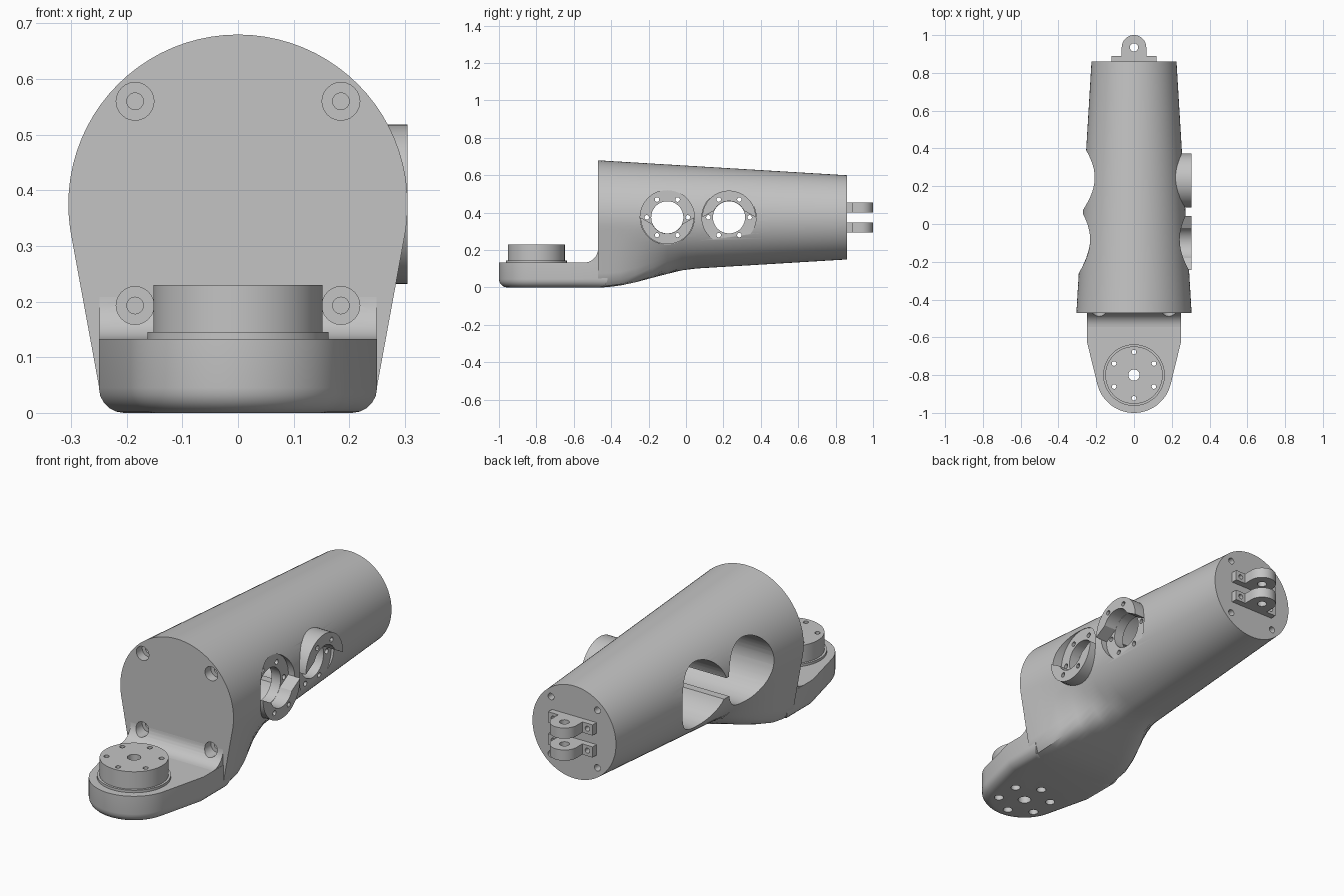
import bpy, bmesh
from math import sin, cos, pi, radians
from mathutils import Vector, Matrix
from mathutils.geometry import convex_hull_2d

if "Cube" in bpy.data.objects:
    bpy.data.objects.remove(bpy.data.objects["Cube"], do_unlink=True)

grey = bpy.data.materials.new("light grey metal")
grey.use_nodes = True
COLOUR = (0.55, 0.55, 0.55, 1)
grey.diffuse_color = COLOUR
grey.node_tree.nodes["Principled BSDF"].inputs["Base Color"].default_value = COLOUR

MID = 0.375  # height of the barrel axis


def finish(name, bm):
    bmesh.ops.recalc_face_normals(bm, faces=bm.faces)
    mesh = bpy.data.meshes.new(name)
    bm.to_mesh(mesh)
    bm.free()
    mesh.materials.append(grey)
    obj = bpy.data.objects.new(name, mesh)
    bpy.context.collection.objects.link(obj)
    return obj


def rods(name, items, sides=32):
    """One mesh of separate cylinders, each given as start, end, radius."""
    bm = bmesh.new()
    for start, end, radius in items:
        start, end = Vector(start), Vector(end)
        axis = end - start
        turn = axis.to_track_quat('Z', 'Y').to_matrix().to_4x4()
        bmesh.ops.create_cone(bm, cap_ends=True, segments=sides, radius1=radius, radius2=radius,
                              depth=axis.length, matrix=Matrix.Translation((start + end) / 2) @ turn)
    return finish(name, bm)


def prism(name, points, shift, bevel=0):
    """Extrude a closed outline of 3D points; optionally round its first face."""
    n = len(points)
    bm = bmesh.new()
    low = [bm.verts.new(p) for p in points]
    high = [bm.verts.new(Vector(p) + Vector(shift)) for p in points]
    first = bm.faces.new(low)
    bm.faces.new(high[::-1])
    for i in range(n):
        j = (i + 1) % n
        bm.faces.new((low[j], low[i], high[i], high[j]))
    if bevel:
        bmesh.ops.recalc_face_normals(bm, faces=bm.faces)
        bmesh.ops.bevel(bm, geom=list(first.edges), offset=bevel, segments=5, profile=0.5, affect='EDGES')
    return finish(name, bm)


def volume(mesh):
    bm = bmesh.new()
    bm.from_mesh(mesh)
    size = bm.calc_volume()
    bm.free()
    return size


def cut(target, tool):
    """Subtract the tool, keeping the first solver result that removes a sane amount."""
    before = volume(target.data)
    for solver in ('MANIFOLD', 'EXACT', 'FLOAT'):
        mod = target.modifiers.new("cut", 'BOOLEAN')
        mod.operation, mod.solver, mod.object = 'DIFFERENCE', solver, tool
        graph = bpy.context.evaluated_depsgraph_get()
        mesh = bpy.data.meshes.new_from_object(target.evaluated_get(graph))
        target.modifiers.clear()
        if before * 0.6 < volume(mesh) < before - 1e-7:
            target.data = mesh
            break
    bpy.data.objects.remove(tool, do_unlink=True)


def drill(target, items, sides=24):
    cut(target, rods("cutter", items, sides))


def arc(cx, cy, r, a0, a1, n):
    return [(cx + r * cos(radians(a0 + (a1 - a0) * i / n)),
             cy + r * sin(radians(a0 + (a1 - a0) * i / n))) for i in range(n + 1)]


def barrel_section(y, width, bottom):
    """Hull of the barrel circle and the foot, sampled evenly by angle."""
    r = 0.305 - 0.08 * (y + 0.47) / 1.33
    pts = [Vector(p) for p in arc(0, MID, r, 0, 360, 80)[:-1]]
    if width:
        c = min(0.05, width * 0.5)
        half = arc(width - c, bottom + c, c, -90, 0, 5) + [(width, 0.133)]
        pts += [Vector((s * x, z)) for x, z in half for s in (1, -1)]
    hull = [pts[i] for i in convex_hull_2d(pts)]
    centre = Vector((0, MID))
    ring = []
    for k in range(80):
        d = Vector((cos(2 * pi * k / 80), sin(2 * pi * k / 80)))
        best = 9
        for a, b in zip(hull, hull[1:] + hull[:1]):
            n = Vector((b.y - a.y, a.x - b.x))
            dist = n.dot(a - centre)
            if dist < 0:
                n, dist = -n, -dist
            if n.dot(d) > 1e-9:
                best = min(best, dist / n.dot(d))
        ring.append((d.x * best, y, MID + d.y * best))
    return ring


# Tapered barrel that sweeps down into the foot
stations = [(-0.47, 0.25, 0), (-0.42, 0.25, 0.002), (-0.35, 0.245, 0.011), (-0.27, 0.225, 0.028),
            (-0.18, 0.19, 0.052), (-0.1, 0.14, 0.073), (-0.02, 0.09, 0.092), (0.06, 0, 0),
            (0.45, 0, 0), (0.86, 0, 0)]
bm = bmesh.new()
rings = [[bm.verts.new(p) for p in barrel_section(*s)] for s in stations]
for a, b in zip(rings, rings[1:]):
    for k in range(len(a)):
        j = (k + 1) % len(a)
        bm.faces.new((a[k], a[j], b[j], b[k]))
bm.faces.new(rings[0][::-1])
bm.faces.new(rings[-1])
barrel = finish("arm_barrel", bm)

# Foot with a rounded toe, and the blend up to the front face
toe = [(-0.25, -0.42), (-0.25, -0.62)] + arc(0, -0.8, 0.2, 195, 345, 28) + [(0.25, -0.62), (0.25, -0.42)]
foot = prism("foot", [(x, y, 0) for x, y in toe], (0, 0, 0.133), 0.045)
fillet = [(-0.44, 0.1), (-0.44, 0.208)] + arc(-0.545, 0.208, 0.075, 0, -90, 8) + [(-0.545, 0.1)]
blend = prism("foot_blend", [(-0.249, y, z) for y, z in fillet], (0.498, 0, 0))

# Mounting boss with a bolt circle through the foot
collar = rods("boss_collar", [((0, -0.8, 0.12), (0, -0.8, 0.145), 0.163)], 64)
boss = rods("foot_boss", [((0, -0.8, 0.1), (0, -0.8, 0.23), 0.152)], 64)
bolts = [(0.122 * sin(k * pi / 3), -0.8 + 0.122 * cos(k * pi / 3)) for k in range(6)]
for part in (foot, collar, boss):
    drill(part, [((0, -0.8, -0.1), (0, -0.8, 0.3), 0.03)]
          + [((x, y, -0.1), (x, y, 0.3), 0.012) for x, y in bolts])
drill(foot, [((x, y, -0.1), (x, y, 0.03), 0.022) for x, y in bolts])

# Two side mounts: deep pockets on the right, half rings on the left
mounts = (("front", -0.1, 180), ("rear", 0.23, 0))
drill(barrel, [((-0.5, y, MID), (0.19, y, MID), 0.16) for _, y, _ in mounts], 48)
slot = [(0.02, 0.31), (0.11, 0.31), (0.11, 0.41), (0.02, 0.41)]
cut(barrel, prism("slot", [(-0.5, y, z) for y, z in slot], (0.688, 0, 0)))
drill(barrel, [((0.24, y, MID), (0.5, y, MID), 0.145) for _, y, _ in mounts], 48)
for label, y, first in mounts:
    holes = [((0.1, y + 0.11 * cos(k * pi / 3), MID + 0.11 * sin(k * pi / 3)),
              (0.5, y + 0.11 * cos(k * pi / 3), MID + 0.11 * sin(k * pi / 3)), 0.012) for k in range(6)]
    outline = arc(y, MID, 0.143, first, first + 180, 28) + arc(y, MID, 0.087, first + 155, first + 25, 18)
    half_ring = prism(label + "_half_ring", [(0.215, a, b) for a, b in outline], (0.09, 0, 0))
    drill(half_ring, holes, 12)
    drill(barrel, holes + [((0.1, y, MID), (0.5, y, MID), 0.086)], 36)

# Counterbored screws on the front, plain holes on the back
screws = [(s * 0.185, z) for s in (-1, 1) for z in (0.56, 0.193)]
for part in (barrel, blend):
    drill(part, [((x, -0.62, z), (x, -0.425, z), 0.034) for x, z in screws])
drill(barrel, [((x, -0.45, z), (x, -0.3, z), 0.015) for x, z in screws])
drill(barrel, [((x, 0.78, z), (x, 0.95, z), 0.016) for x in (-0.125, 0.125) for z in (0.235, 0.515)])

# Pair of hinge lugs on the back
for label, z in (("lower", 0.295), ("upper", 0.402)):
    shape = [(-0.12, 0.855), (0.12, 0.855), (0.12, 0.89), (0.065, 0.89)]
    shape += arc(0, 0.935, 0.065, 0, 180, 24) + [(-0.065, 0.89), (-0.12, 0.89)]
    lug = prism(label + "_hinge_lug", [(x, y, z) for x, y in shape], (0, 0, 0.052))
    drill(lug, [((0, 0.935, 0.2), (0, 0.935, 0.6), 0.022)]
          + [((x, 0.8, z + 0.026), (x, 0.95, z + 0.026), 0.012) for x in (-0.092, 0.092)])

# Smooth curves, crisp edges
for obj in bpy.context.collection.objects:
    if obj.type == 'MESH' and grey.name in obj.data.materials:
        bpy.ops.object.select_all(action='DESELECT')
        obj.select_set(True)
        bpy.context.view_layer.objects.active = obj
        bpy.ops.object.shade_smooth_by_angle(angle=radians(30))
